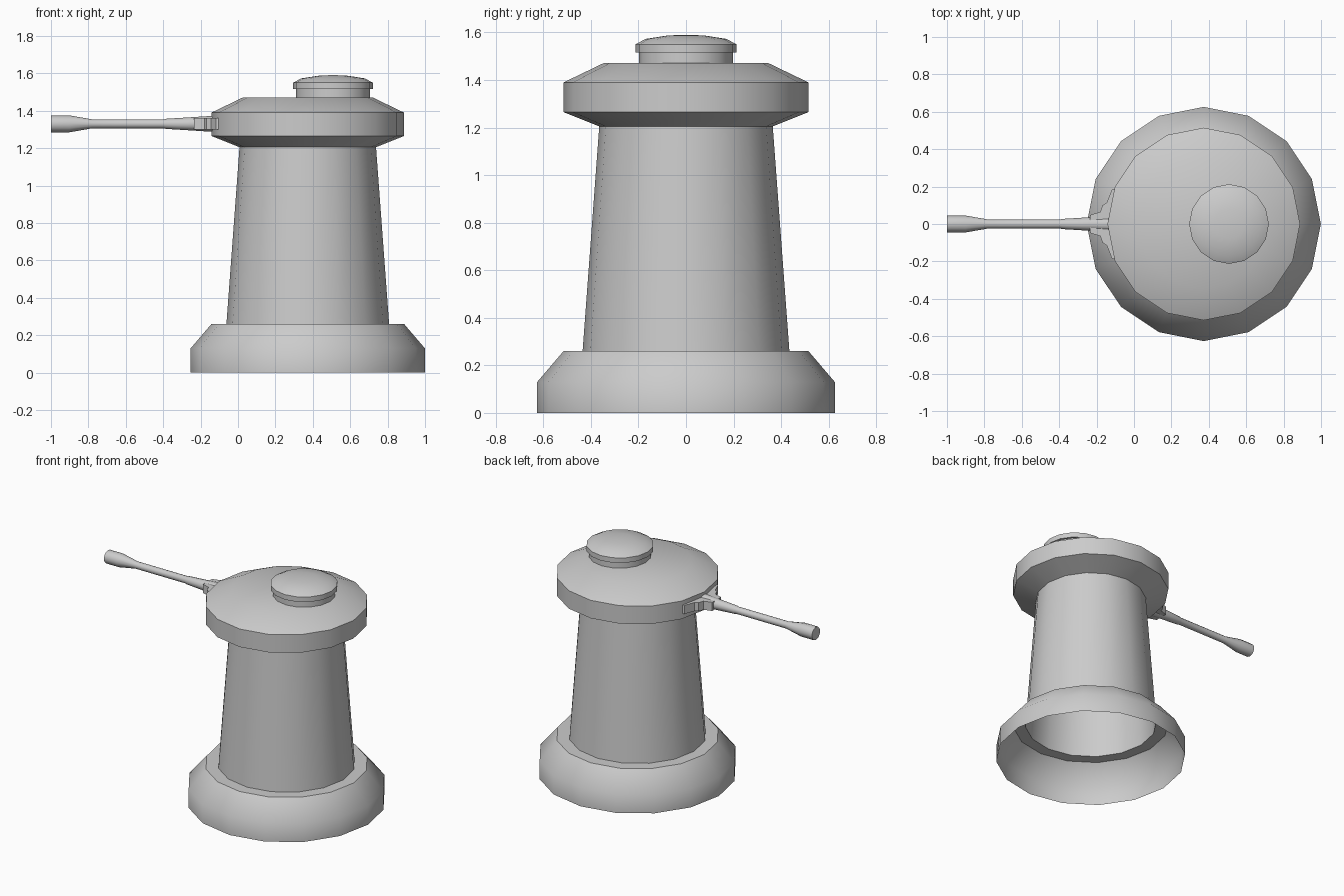
import bpy, bmesh, math

if "Cube" in bpy.data.objects:
    bpy.data.objects.remove(bpy.data.objects["Cube"])

CX = 0.373  # tower axis


def finish(name, bm, angle=45):
    bmesh.ops.remove_doubles(bm, verts=bm.verts, dist=1e-5)
    bmesh.ops.recalc_face_normals(bm, faces=bm.faces)
    me = bpy.data.meshes.new(name)
    bm.to_mesh(me)
    bm.free()
    ob = bpy.data.objects.new(name, me)
    bpy.context.collection.objects.link(ob)
    bpy.ops.object.select_all(action='DESELECT')
    ob.select_set(True)
    bpy.context.view_layer.objects.active = ob
    bpy.ops.object.shade_smooth_by_angle(angle=math.radians(angle))
    return ob


def lathe(name, profile, centre, sides=16, axis='Z', cap_start=False, cap_end=False):
    """Revolve (radius, position) pairs around an axis through centre."""
    bm = bmesh.new()
    rings = []
    for r, h in profile:
        ring = []
        for i in range(sides):
            a = 2 * math.pi * i / sides
            u, v = r * math.cos(a), r * math.sin(a)
            p = (u, v, h) if axis == 'Z' else (h, u, v)
            ring.append(bm.verts.new([p[k] + centre[k] for k in range(3)]))
        rings.append(ring)
    for a, b in zip(rings, rings[1:]):
        for i in range(sides):
            j = (i + 1) % sides
            bm.faces.new((a[i], a[j], b[j], b[i]))
    if cap_start:
        bm.faces.new(rings[0])
    if cap_end:
        bm.faces.new(rings[-1])
    return finish(name, bm)


# Tower: open underneath, hollow column
lathe("base", [(0.626, 0), (0.626, 0.13), (0.515, 0.26), (0.435, 0.26)], (CX, 0, 0))
lathe("column", [(0.435, 0.26), (0.365, 1.205)], (CX, 0, 0))
lathe("turret_head", [(0.365, 1.205), (0.515, 1.265), (0.515, 1.39), (0.345, 1.472)],
      (CX, 0, 0), cap_end=True)

# Hatch with neck, overhanging rim and shallow dome
lathe("hatch", [(0.198, 1.465), (0.198, 1.515), (0.213, 1.515), (0.213, 1.55),
                (0.17, 1.573), (0.08, 1.587), (0.02, 1.59)],
      (0.508, 0, 0), cap_end=True)

# Gun barrel with flared muzzle
lathe("gun_barrel", [(0.045, -1.0), (0.045, -0.9), (0.024, -0.78), (0.024, -0.395),
                     (0.027, -0.385), (0.036, -0.24), (0.045, -0.1)],
      (0, 0, 1.33), sides=12, axis='X', cap_start=True, cap_end=True)

# Gun mount: stepped bracket hugging the turret wall
half = [(-0.09, 0.19), (-0.118, 0.185), (-0.145, 0.115), (-0.168, 0.10),
        (-0.18, 0.065), (-0.235, 0.048)]
outline = half + [(x, -y) for x, y in reversed(half)]
bm = bmesh.new()
face = bm.faces.new([bm.verts.new((x, y, 1.30)) for x, y in outline])
ext = bmesh.ops.extrude_face_region(bm, geom=[face], use_keep_orig=True)
for v in ext["geom"]:
    if isinstance(v, bmesh.types.BMVert):
        v.co.z = 1.36
finish("gun_mount", bm, 20)
